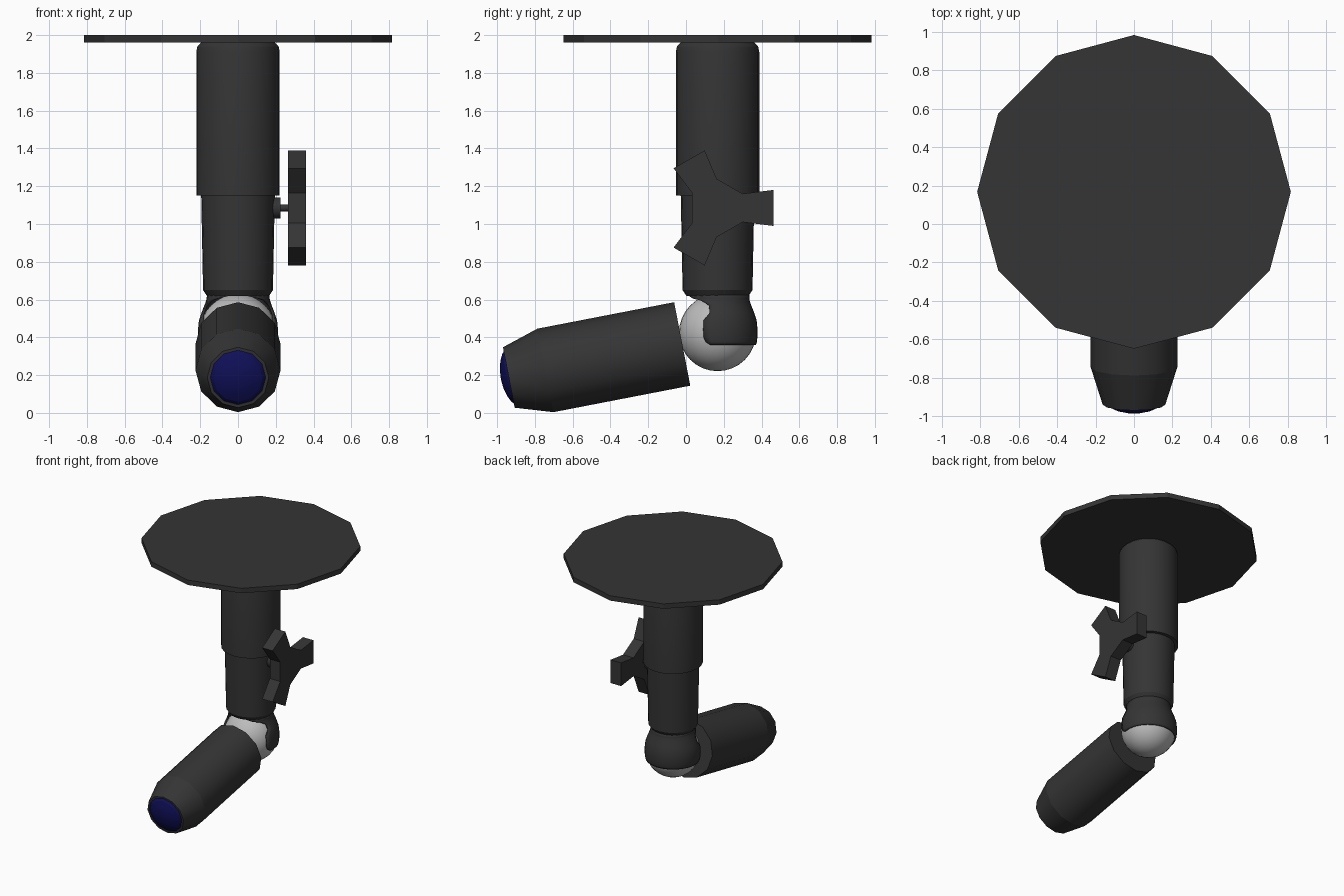
import bpy, bmesh, math
from mathutils import Matrix, Vector

if "Cube" in bpy.data.objects:
    bpy.data.objects.remove(bpy.data.objects["Cube"])


def material(name, rgb):
    m = bpy.data.materials.new(name)
    m.diffuse_color = (*rgb, 1)
    m.use_nodes = True
    m.node_tree.nodes["Principled BSDF"].inputs["Base Color"].default_value = m.diffuse_color
    return m


DARK = material("charcoal", (0.035, 0.035, 0.035))
BALL = material("light_grey", (0.5, 0.5, 0.5))
BLUE = material("navy_blue", (0.005, 0.005, 0.1))
CY = 0.167  # y of the vertical axis


def finish(name, bm, mat, matrix=Matrix(), smooth=True):
    bmesh.ops.remove_doubles(bm, verts=bm.verts, dist=1e-5)
    bmesh.ops.recalc_face_normals(bm, faces=bm.faces)
    for f in bm.faces:
        f.smooth = smooth
    for e in bm.edges:
        a, b = e.verts
        ring = abs(a.co.z - b.co.z) < 1e-5
        e.smooth = e.calc_face_angle(0) < math.radians(15 if ring else 35)
    me = bpy.data.meshes.new(name)
    bm.to_mesh(me)
    bm.free()
    me.transform(matrix)
    me.materials.append(mat)
    ob = bpy.data.objects.new(name, me)
    bpy.context.collection.objects.link(ob)
    return ob


def lathe(name, profile, segs, mat, matrix, smooth=True):
    """Revolve (radius, height) points round local z."""
    bm = bmesh.new()
    rings = [[bm.verts.new((r * math.cos(i * math.tau / segs),
                            r * math.sin(i * math.tau / segs), z))
              for i in range(segs)] for r, z in profile]
    for lo, hi in zip(rings, rings[1:]):
        for i in range(segs):
            j = (i + 1) % segs
            bm.faces.new((lo[i], lo[j], hi[j], hi[i]))
    for ring in (rings[0], rings[-1]):
        if (ring[0].co - ring[1].co).length > 1e-4:
            bm.faces.new(ring)
    return finish(name, bm, mat, matrix, smooth)


UP = Matrix.Translation((0, CY, 0))

# Ceiling plate and telescoping stem
lathe("ceiling_plate", [(0.815, 1.96), (0.815, 2.0)], 12, DARK, UP, False)
lathe("upper_tube", [(0.221, 1.15), (0.221, 1.91), (0.215, 1.94), (0.2, 1.955), (0.19, 1.965)],
      24, DARK, UP)
lathe("lower_tube", [(0.165, 0.62), (0.185, 0.65), (0.195, 1.16)], 24, DARK, UP)

# Ball joint
n, R = 16, 0.204
lathe("joint_ball", [(R * math.sin(math.pi * i / n), -R * math.cos(math.pi * i / n))
                     for i in range(n + 1)], 32, BALL, Matrix.Translation((0, CY, 0.425)))

# Socket cup: arcs open to the front, (height, radius, front limit in y)
cup = [(0.36, 0.204, -0.04), (0.375, 0.208, -0.062), (0.40, 0.211, -0.074),
       (0.44, 0.212, -0.076), (0.49, 0.207, -0.074), (0.53, 0.194, -0.042),
       (0.57, 0.178, -0.046), (0.595, 0.17, -0.09), (0.605, 0.168, -0.13),
       (0.63, 0.168, -0.1679)]
bm = bmesh.new()
steps, rows = 24, []
for z, r, front in cup:
    a = math.asin(front / r)
    angles = [a + (math.pi - 2 * a) * i / steps for i in range(steps + 1)]
    rows.append([bm.verts.new((r * math.cos(t), r * math.sin(t), z)) for t in angles])
for lo, hi in zip(rows, rows[1:]):
    for i in range(steps):
        bm.faces.new((lo[i], lo[i + 1], hi[i + 1], hi[i]))
socket = finish("socket_cup", bm, DARK, UP)
shell = socket.modifiers.new("shell", "SOLIDIFY")
shell.thickness = 0.012
shell.offset = -1 if socket.data.polygons[0].normal.dot(
    socket.data.polygons[0].center - Vector((0, CY, 0.4))) > 0 else 1

# Lamp head and lens, tilted slightly downwards to the front
HEAD = Matrix.Translation((0, -0.02, 0.365)) @ Matrix.Rotation(math.radians(100.95), 4, 'X')
lathe("lamp_head", [(0.225, 0), (0.225, 0.738), (0.163, 0.935), (0.147, 0.935), (0.147, 0.925)],
      12, DARK, HEAD)
lathe("lens", [(0.147, 0.927), (0.13, 0.945), (0.095, 0.962), (0.05, 0.974), (0, 0.978)],
      12, BLUE, HEAD)

# Clamp screw on the right
KNOB = Matrix.Translation((0, CY - 0.002, 1.085)) @ Matrix.Rotation(math.pi / 2, 4, 'Y')
lathe("screw_boss", [(0.056, 0.15), (0.056, 0.225)], 12, DARK, KNOB)
lathe("screw_shaft", [(0.018, 0.2), (0.018, 0.28)], 12, DARK, KNOB)

# Three-armed knob
bm = bmesh.new()
outline = []
for k in range(3):
    rot = Matrix.Rotation(math.radians(120 * k), 3, 'X')
    for y, z in [(0.135, -0.075), (0.297, -0.095), (0.297, 0.095), (0.135, 0.075)]:
        outline.append(bm.verts.new(rot @ Vector((0.265, y, z))))
face = bm.faces.new(outline)
out = bmesh.ops.extrude_face_region(bm, geom=[face])
bmesh.ops.translate(bm, vec=(0.095, 0, 0),
                    verts=[v for v in out["geom"] if isinstance(v, bmesh.types.BMVert)])
finish("clamp_knob", bm, DARK, Matrix.Translation((0, CY - 0.002, 1.085)), False)
